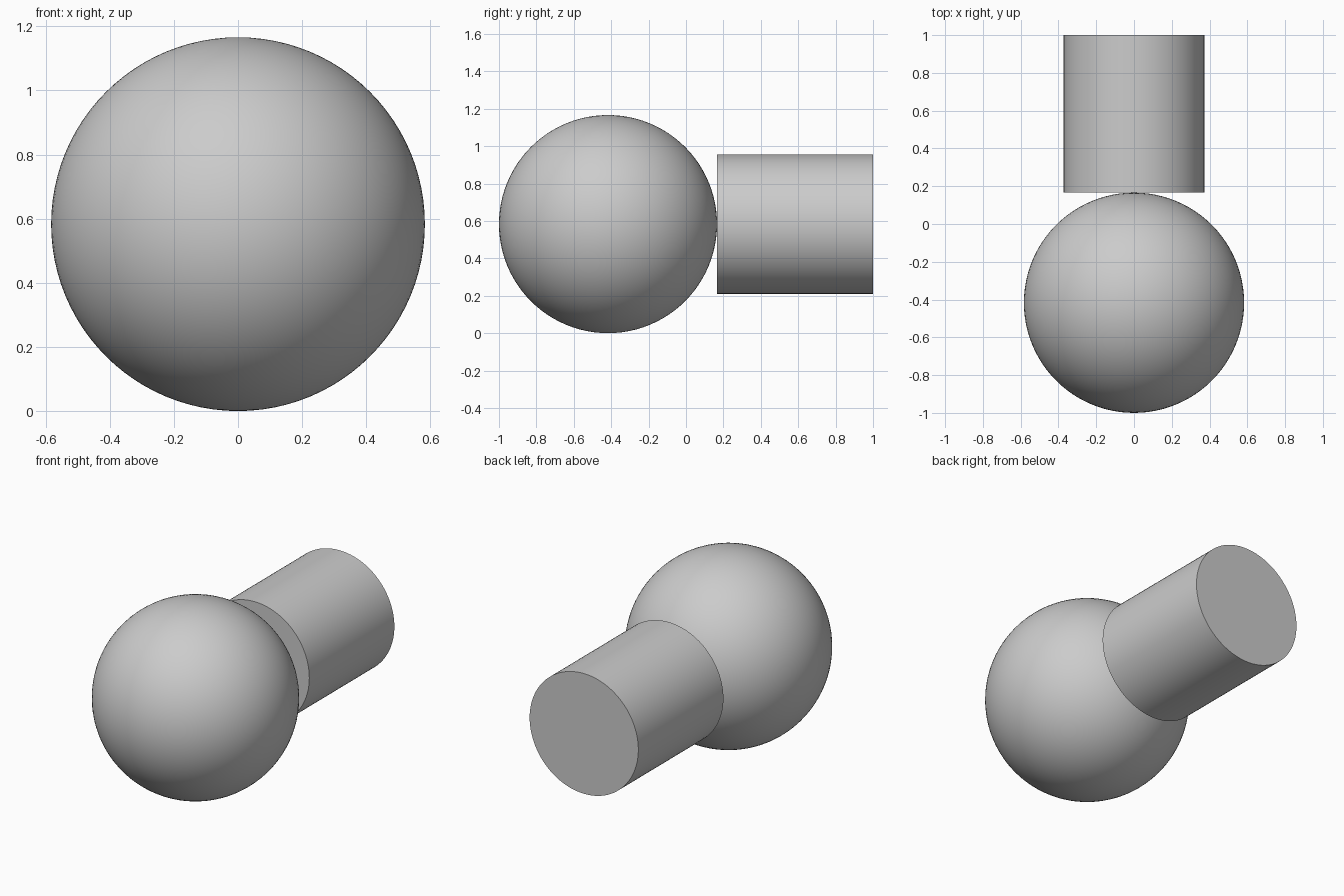
import bpy
import math

if "Cube" in bpy.data.objects:
    bpy.data.objects.remove(bpy.data.objects["Cube"], do_unlink=True)

BALL_R = 0.583
BALL_Y = BALL_R - 1.0
STEM_R = 0.373
STEM_START = BALL_Y + BALL_R
STEM_LEN = 1.0 - STEM_START

# Single grey material
grey = bpy.data.materials.new("plain_grey")
grey.use_nodes = True
colour = (0.6, 0.6, 0.6, 1.0)
grey.diffuse_color = colour
grey.node_tree.nodes["Principled BSDF"].inputs["Base Color"].default_value = colour


def finish(name):
    obj = bpy.context.object
    obj.name = name
    obj.data.materials.append(grey)
    bpy.ops.object.shade_smooth_by_angle(angle=math.radians(30))


# Round ball at the front
bpy.ops.mesh.primitive_uv_sphere_add(
    segments=96, ring_count=48, radius=BALL_R, location=(0, BALL_Y, BALL_R))
finish("ball")

# Solid stem lying along y, touching the back of the ball
bpy.ops.mesh.primitive_cylinder_add(
    vertices=96, radius=STEM_R, depth=STEM_LEN,
    location=(0, STEM_START + STEM_LEN / 2, BALL_R),
    rotation=(math.pi / 2, 0, 0))
finish("stem")
